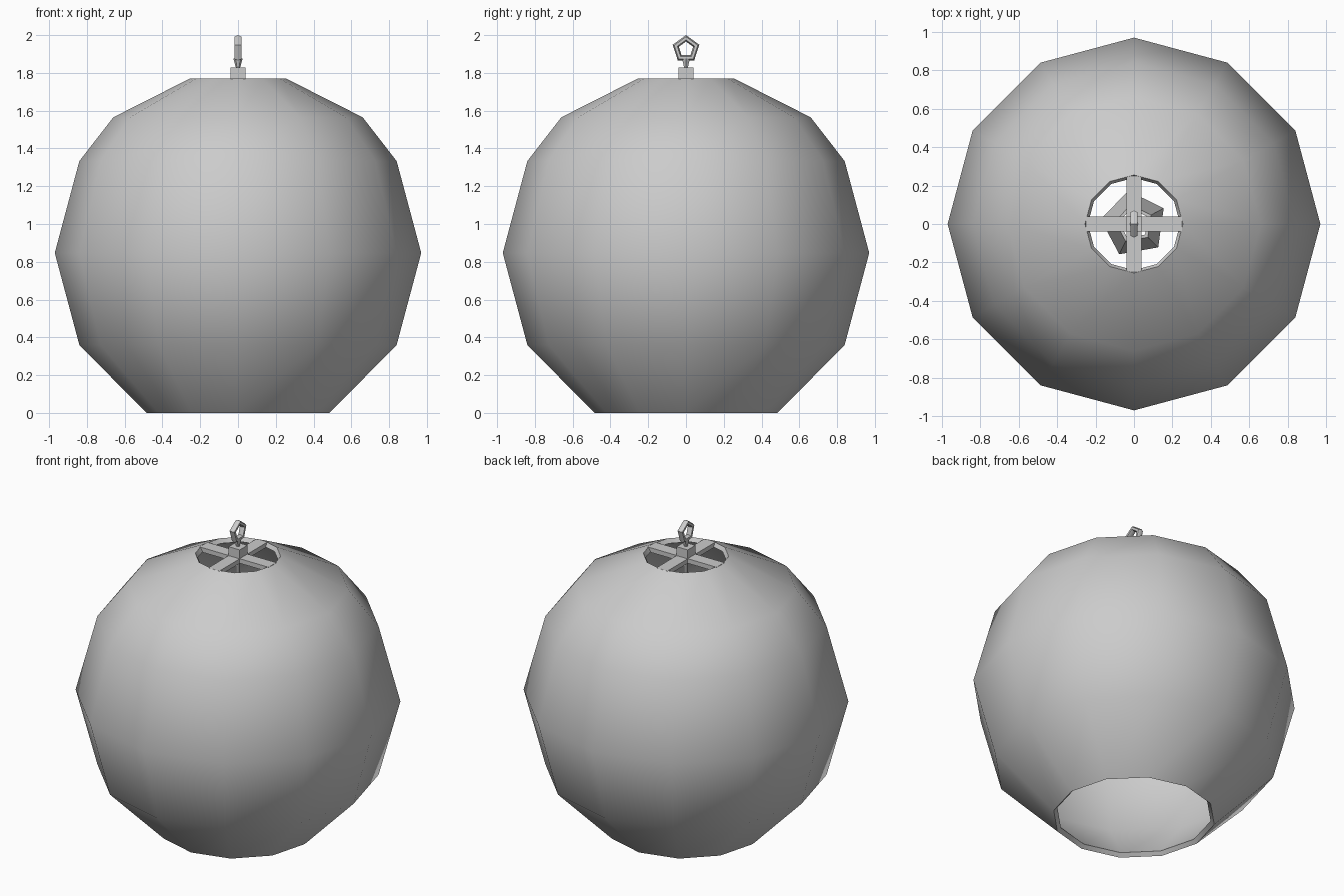
import bpy, bmesh, math
from mathutils import Matrix

cube = bpy.data.objects.get("Cube")
if cube:
    bpy.data.objects.remove(cube, do_unlink=True)

grey = bpy.data.materials.new("light_grey")
grey.use_nodes = True
COLOR = (0.6, 0.6, 0.6, 1)
grey.diffuse_color = COLOR
grey.node_tree.nodes["Principled BSDF"].inputs["Base Color"].default_value = COLOR


def finish(name, bm, angle=45):
    bmesh.ops.recalc_face_normals(bm, faces=bm.faces)
    mesh = bpy.data.meshes.new(name)
    bm.to_mesh(mesh)
    bm.free()
    mesh.materials.append(grey)
    ob = bpy.data.objects.new(name, mesh)
    bpy.context.collection.objects.link(ob)
    bpy.ops.object.select_all(action='DESELECT')
    ob.select_set(True)
    bpy.context.view_layer.objects.active = ob
    bpy.ops.object.shade_smooth_by_angle(angle=math.radians(angle))
    return ob


def lathe(name, profile, sides, phase=0, closed=False, angle=45):
    """Revolve (radius, height) points around z."""
    bm = bmesh.new()
    rings = []
    for r, z in profile:
        turns = [phase + math.tau * i / sides for i in range(sides)]
        rings.append([bm.verts.new((r * math.cos(a), r * math.sin(a), z)) for a in turns])
    pairs = list(zip(rings, rings[1:]))
    if closed:
        pairs.append((rings[-1], rings[0]))
    else:
        bm.faces.new(rings[0])
        bm.faces.new(rings[-1])
    for low, high in pairs:
        for i in range(sides):
            j = (i + 1) % sides
            bm.faces.new((low[i], low[j], high[j], high[i]))
    return finish(name, bm, angle)


def box(name, size, z):
    bm = bmesh.new()
    bmesh.ops.create_cube(bm, size=1)
    bmesh.ops.scale(bm, vec=size, verts=bm.verts)
    bmesh.ops.translate(bm, vec=(0, 0, z), verts=bm.verts)
    return finish(name, bm, 30)


# Hollow globe, open at the bottom and the crown
outer = [(0.485, 0), (0.84, 0.36), (0.97, 0.847), (0.84, 1.333), (0.66, 1.565), (0.255, 1.77)]
inner = [(0.24, 1.743), (0.64, 1.54), (0.815, 1.315), (0.94, 0.847), (0.815, 0.375), (0.463, 0.022)]
lathe("globe_shell", outer + inner, 12, closed=True)

# Cross bars over the crown opening, and the block on them
box("cross_bar_x", (0.5, 0.08, 0.03), 1.755)
box("cross_bar_y", (0.08, 0.5, 0.03), 1.754)
box("hanger_block", (0.08, 0.08, 0.075), 1.79)

# Hanging loop: five-sided ring standing in the yz plane
bm = bmesh.new()
SIDES, TUBE = 5, 6
loops = []
for i in range(SIDES):
    a = math.pi / 2 + math.tau * i / SIDES
    loop = []
    for k in range(TUBE):
        t = math.tau * k / TUBE
        r = 0.057 + 0.017 * math.cos(t)
        loop.append(bm.verts.new((0.02 * math.sin(t), r * math.cos(a), r * math.sin(a))))
    loops.append(loop)
for i in range(SIDES):
    a, b = loops[i], loops[(i + 1) % SIDES]
    for k in range(TUBE):
        n = (k + 1) % TUBE
        bm.faces.new((a[k], b[k], b[n], a[n]))
bmesh.ops.transform(bm, matrix=Matrix.Translation((0, 0, 1.926)), verts=bm.verts)
finish("hanging_loop", bm, 65)
lathe("loop_stem", [(0.009, 1.82), (0.024, 1.875)], 6)

# Clapper: five-sided flared tube on a cord inside the globe
lathe("clapper", [(0.175, 0.6), (0.1, 0.85), (0.08, 0.85), (0.155, 0.6)], 5,
      phase=math.radians(28), closed=True, angle=30)
box("clapper_crosspiece", (0.17, 0.02, 0.02), 0.83)
lathe("clapper_cord", [(0.012, 0.83), (0.012, 1.75)], 6)
